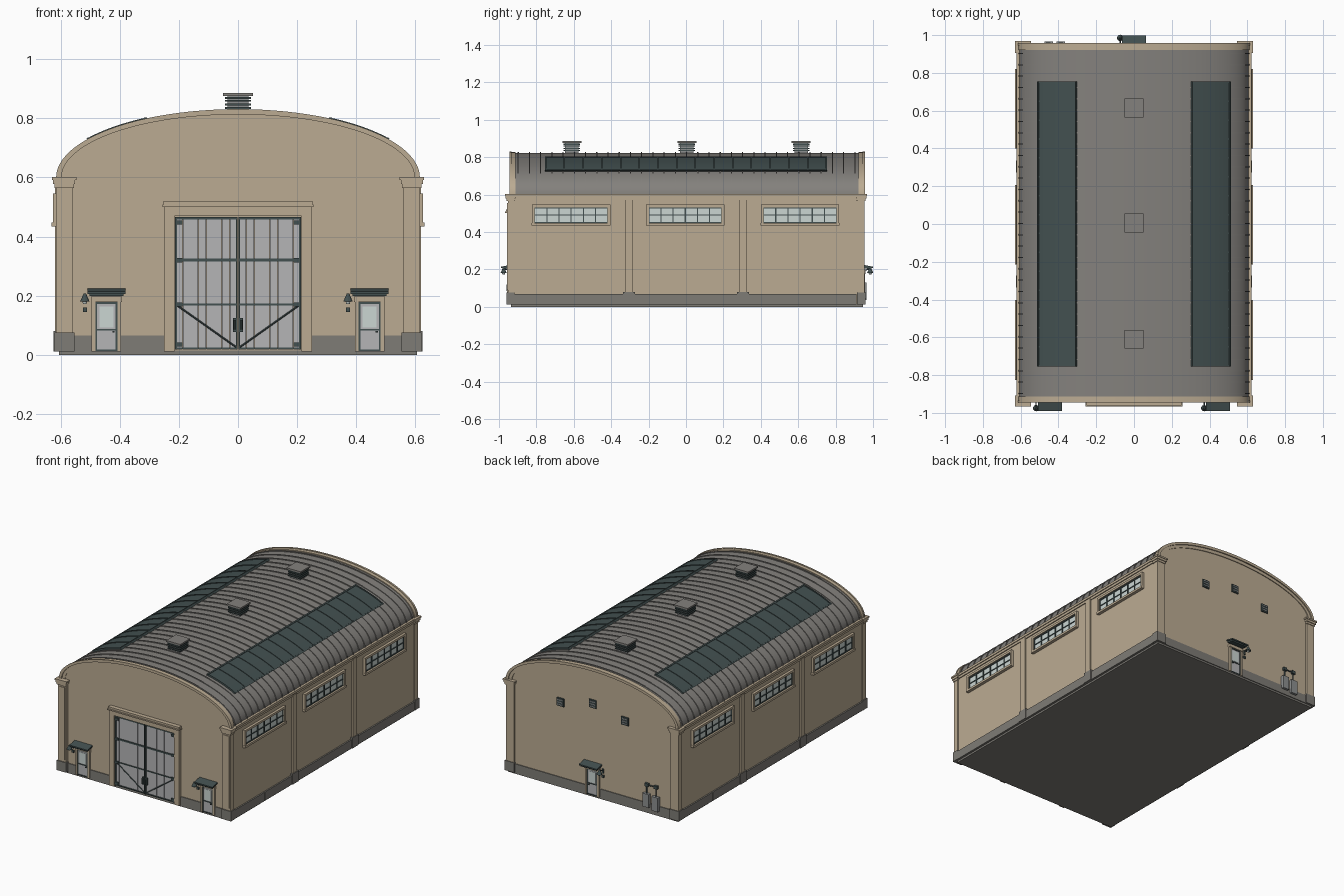
import bpy, bmesh, math
from mathutils import Vector

if "Cube" in bpy.data.objects:
    bpy.data.objects.remove(bpy.data.objects["Cube"])


def material(name, r, g, b):
    m = bpy.data.materials.new(name)
    m.use_nodes = True
    m.diffuse_color = (r, g, b, 1)
    m.node_tree.nodes["Principled BSDF"].inputs["Base Color"].default_value = (r, g, b, 1)
    return m


STUCCO = material("tan stucco", 0.50, 0.41, 0.29)
CONCRETE = material("grey concrete", 0.21, 0.20, 0.18)
ROOF = material("roof metal", 0.23, 0.22, 0.205)
DARK = material("dark green steel", 0.055, 0.08, 0.08)
GLASS = material("pale glass", 0.60, 0.67, 0.65)
PANEL = material("light grey door panel", 0.46, 0.46, 0.47)
BOXGREY = material("grey box metal", 0.27, 0.28, 0.28)

A, B, EAVE = 0.606, 0.222, 0.6      # roof ellipse
FRONT, BACK, SIDE = -0.935, 0.945, 0.61


def finish(bm, name, mat, smooth=False):
    bmesh.ops.recalc_face_normals(bm, faces=bm.faces)
    me = bpy.data.meshes.new(name)
    bm.to_mesh(me)
    bm.free()
    me.materials.append(mat)
    ob = bpy.data.objects.new(name, me)
    bpy.context.collection.objects.link(ob)
    if smooth:
        bpy.ops.object.select_all(action="DESELECT")
        ob.select_set(True)
        bpy.context.view_layer.objects.active = ob
        bpy.ops.object.shade_smooth_by_angle(angle=math.radians(30))
    return ob


def add_box(bm, x0, x1, y0, y1, z0, z1):
    vs = bmesh.ops.create_cube(bm, size=1)["verts"]
    for v in vs:
        v.co = ((x0 + x1) / 2 + v.co.x * (x1 - x0), (y0 + y1) / 2 + v.co.y * (y1 - y0),
                (z0 + z1) / 2 + v.co.z * (z1 - z0))


def add_rod(bm, p, q, r0, r1, sides=10):
    p, q = Vector(p), Vector(q)
    d = q - p
    vs = bmesh.ops.create_cone(bm, cap_ends=True, segments=sides, radius1=r0, radius2=r1,
                               depth=d.length)["verts"]
    rot = d.to_track_quat("Z", "Y")
    for v in vs:
        v.co = rot @ v.co + (p + q) / 2


def part(name, mat, boxes=(), rods=(), mirror=False):
    """One object from boxes and rods, optionally repeated across x."""
    bm = bmesh.new()
    for b in boxes:
        add_box(bm, *b)
        if mirror:
            add_box(bm, -b[1], -b[0], *b[2:])
    for p, q, r0, r1 in rods:
        add_rod(bm, p, q, r0, r1)
        if mirror:
            add_rod(bm, (-p[0], *p[1:]), (-q[0], *q[1:]), r0, r1)
    return finish(bm, name, mat, bool(rods))


def arc(t, off):
    return (A + off) * math.cos(t), EAVE + (B + off) * math.sin(t)


def bands(name, mat, spans, lo, hi, t_ranges=((0, 180),), steps=48):
    """Curved strips following the roof, one for each y span and angle range."""
    bm = bmesh.new()
    for t0, t1 in t_ranges:
        for y0, y1 in spans:
            rings = []
            for i in range(steps + 1):
                t = math.radians(t0 + (t1 - t0) * i / steps)
                (xa, za), (xb, zb) = arc(t, lo), arc(t, hi)
                rings.append([bm.verts.new(c) for c in
                              ((xa, y0, za), (xb, y0, zb), (xb, y1, zb), (xa, y1, za))])
            for r, s in zip(rings, rings[1:]):
                for k in range(4):
                    bm.faces.new((r[k], r[k - 1], s[k - 1], s[k]))
            bm.faces.new(rings[0])
            bm.faces.new(rings[-1])
    return finish(bm, name, mat, True)


# Hall body: arched prism
bm = bmesh.new()
outline = [(-SIDE, 0.015), (SIDE, 0.015), (SIDE, EAVE)]
outline += [arc(math.radians(180 * i / 48), -0.006) for i in range(49)] + [(-SIDE, EAVE)]
face = bm.faces.new([bm.verts.new((x, FRONT, z)) for x, z in outline])
new = bmesh.ops.extrude_face_region(bm, geom=[face])["geom"]
bmesh.ops.translate(bm, vec=(0, BACK - FRONT, 0),
                    verts=[v for v in new if isinstance(v, bmesh.types.BMVert)])
finish(bm, "hall_body", STUCCO)
part("floor_slab", CONCRETE, [(-0.605, 0.605, -0.935, 0.945, 0, 0.015)])

# Roof sheet, seams, end parapets
bands("roof_sheet", ROOF, [(-0.915, 0.925)], -0.01, 0)
bands("roof_seams", ROOF, [(-0.9 + 0.06 * i, -0.894 + 0.06 * i) for i in range(31)], -0.004, 0.005)
bands("gable_parapets", STUCCO, [(-0.937, -0.912), (0.922, 0.95)], -0.03, 0.006)
bands("gable_trim", STUCCO, [(-0.944, -0.934), (0.945, 0.957)], -0.009, 0.009)

# Skylight strips with glazing bars
SKY = ((34.5, 59.5), (120.5, 145.5))
bands("skylights", DARK, [(-0.75, 0.75)], -0.002, 0.008, SKY, 10)
bands("skylight_bars", DARK, [(-0.754 + 0.1 * i, -0.746 + 0.1 * i) for i in range(16)],
      0, 0.012, SKY, 10)
bands("skylight_rails", DARK, [(-0.755, 0.755)], 0, 0.013,
      ((34, 35), (59, 60), (120, 121), (145, 146)), 1)

# Roof ventilators
for n, y in enumerate((-0.61, 0.005, 0.615)):
    def square(h, z0, z1):
        return (-h, h, y - h, y + h, z0, z1)
    part(f"ventilator_core_{n}", BOXGREY, [square(0.036, 0.81, 0.875)])
    part(f"ventilator_louvres_{n}", DARK,
         [square(0.044, z, z + 0.006) for z in (0.832, 0.844, 0.856, 0.866)])
    part(f"ventilator_cap_{n}", ROOF, [square(0.05, 0.875, 0.885)])

# Plinth, eaves cornice and side pilasters
ys = (-0.92, -0.612, -0.335, -0.275, 0.275, 0.335, 0.612, 0.912)
part("side_plinth", CONCRETE, [(SIDE - 0.02, 0.619, a + 0.001, b - 0.001, 0.012, 0.068)
                               for a, b in zip(ys, ys[1:])], mirror=True)
part("end_plinth", CONCRETE, [(0.25, 0.395, FRONT - 0.005, -0.9, 0.012, 0.066),
                              (0.495, 0.56, FRONT - 0.005, -0.9, 0.012, 0.066),
                              (0.052, 0.57, 0.9, BACK + 0.005, 0.012, 0.066)], mirror=True)
part("eaves_cornice", STUCCO, [(0.59, 0.621, -0.93, 0.94, 0.587, 0.602),
                               (0.59, 0.616, -0.93, 0.94, 0.572, 0.587)], mirror=True)
part("side_pilasters", STUCCO, [(0.6, 0.619, y - 0.021, y + 0.021, 0.08, 0.58)
                                for y in (-0.305, 0.305)], mirror=True)
part("pilaster_bases", CONCRETE, [(0.6, 0.624, y - 0.032, y + 0.032, 0.012, 0.08)
                                  for y in (-0.305, 0.305)], mirror=True)

# Corner columns with bases and stepped capitals
for n, y0, y1 in (("front", -0.957, -0.92), ("back", 0.915, 0.955)):
    part(f"{n}_corner_columns", STUCCO, [
        (0.558, 0.615, y0 + 0.004, y1, 0.075, 0.57), (0.566, 0.607, y0, y1, 0.09, 0.555)], mirror=True)
    part(f"{n}_column_bases", CONCRETE, [(0.553, 0.621, y0 - 0.002, y1 + 0.004, 0.012, 0.075)], mirror=True)
    part(f"{n}_column_capitals", STUCCO, [
        (0.555, 0.62, y0 - 0.003, y1 + 0.004, 0.565, 0.578),
        (0.551, 0.625, y0 - 0.007, y1 + 0.009, 0.578, 0.592),
        (0.546, 0.629, y0 - 0.01, y1 + 0.013, 0.592, 0.602)], mirror=True)

# Side windows, six panes by two
for n, y in enumerate((-0.614, -0.004, 0.61)):
    a, b = y - 0.195, y + 0.195
    part(f"window_glass_{n}", GLASS, [(0.6, 0.614, a, b, 0.45, 0.532)], mirror=True)
    part(f"window_frame_{n}", STUCCO, [
        (0.6, 0.626, a - 0.014, b + 0.014, 0.532, 0.546), (0.6, 0.63, a - 0.016, b + 0.016, 0.434, 0.448),
        (0.6, 0.626, a - 0.014, a, 0.448, 0.532), (0.6, 0.626, b, b + 0.014, 0.448, 0.532)], mirror=True)
    bars = [(0.6, 0.619, a + 0.065 * i - 0.003, a + 0.065 * i + 0.003, 0.448, 0.532) for i in range(7)]
    bars += [(0.6, 0.618, a, b, z - 0.003, z + 0.003) for z in (0.451, 0.49, 0.529)]
    part(f"window_bars_{n}", DARK, bars, mirror=True)

# Main gate: surround, planked leaves, straps, braces, handles
part("gate_surround", STUCCO, [(0.214, 0.25, -0.957, -0.92, 0.012, 0.47)], mirror=True)
part("gate_lintel", STUCCO, [(-0.25, 0.25, -0.957, -0.92, 0.47, 0.5), (-0.256, 0.256, -0.967, -0.92, 0.5, 0.508),
                             (-0.252, 0.252, -0.962, -0.92, 0.508, 0.52)])
part("gate_leaves", PANEL, [(0.002 + 0.0265 * i, 0.0275 + 0.0265 * i, -0.942, -0.92, 0.018, 0.466)
                            for i in range(8)], mirror=True)
part("gate_frame", DARK, [(0.001, 0.007, -0.949, -0.93, 0.018, 0.466), (0.207, 0.213, -0.947, -0.93, 0.018, 0.466)]
     + [(0.002, 0.213, -0.947, -0.93, z - h, z + h)
        for z, h in ((0.462, 0.004), (0.32, 0.005), (0.17, 0.003), (0.022, 0.003))], mirror=True)
part("gate_braces", DARK, rods=[((0.207, -0.943, 0.168), (0.006, -0.943, 0.026), 0.003, 0.003)], mirror=True)
part("gate_hinges", DARK, [(0.188, 0.213, -0.951, -0.93, z - 0.007, z + 0.007)
                           for z in (0.448, 0.32, 0.17, 0.035)], mirror=True)
part("gate_handles", DARK, [(0.007, 0.017, -0.952, -0.93, 0.078, 0.125)],
     [((0.012, -0.958, 0.085), (0.012, -0.958, 0.118), 0.003, 0.003)], mirror=True)


# Personnel doors with canopy and wall lamp; s is the outward y direction
def service_door(name, cx, wall, s):
    def b(x0, x1, d0, d1, z0, z1):
        lo, hi = sorted((wall + s * d0, wall + s * d1))
        return (cx + x0, cx + x1, lo, hi, z0, z1)
    part(f"{name}_frame", STUCCO, [b(-0.05, -0.037, -0.02, 0.013, 0.012, 0.19),
                                   b(0.037, 0.05, -0.02, 0.013, 0.012, 0.19),
                                   b(-0.052, 0.052, -0.02, 0.016, 0.178, 0.198)])
    part(f"{name}_leaf", PANEL, [b(-0.037, 0.037, -0.02, 0.006, 0.012, 0.178)])
    part(f"{name}_glass", GLASS, [b(-0.024, 0.024, 0, 0.008, 0.092, 0.163)])
    part(f"{name}_trim", DARK, [
        b(-0.037, -0.031, 0, 0.01, 0.014, 0.178), b(0.031, 0.037, 0, 0.01, 0.014, 0.178),
        b(-0.037, 0.037, 0, 0.01, 0.172, 0.178), b(-0.037, 0.037, 0, 0.01, 0.083, 0.088),
        b(-0.037, 0.037, 0, 0.01, 0.013, 0.018), b(0.02, 0.028, 0, 0.016, 0.075, 0.08)])
    roof = part(f"{name}_canopy", DARK, [b(-0.064, 0.064, -0.005, 0.054, 0.212, 0.22),
                                         b(-0.058, 0.058, -0.005, 0.046, 0.203, 0.212)])
    for v in roof.data.vertices:      # slope towards the outer edge
        v.co.z += 0.006 - 0.22 * max(0, (v.co.y - wall) * s)
    x, y = cx - 0.073, wall + s * 0.04
    part(f"{name}_lamp", DARK, [b(-0.079, -0.067, -0.005, 0.006, 0.172, 0.2)], [
        ((x, wall, 0.19), (x, y, 0.205), 0.003, 0.003), ((x, y, 0.208), (x, y, 0.18), 0.004, 0.017)])
    part(f"{name}_lamp_bulb", GLASS, rods=[((x, y, 0.181), (x, y, 0.172), 0.009, 0.006)])
    part(f"{name}_call_box", DARK, [b(-0.08, -0.066, -0.005, 0.008, 0.145, 0.16)])


service_door("left_service_door", 0.445, FRONT, -1)
service_door("right_service_door", -0.445, FRONT, -1)
service_door("back_service_door", 0, BACK, 1)

# Back wall vents
for n, (x, z) in enumerate(((0.23, 0.55), (0, 0.6), (-0.23, 0.55))):
    part(f"wall_vent_{n}", DARK, [(x - 0.025, x + 0.025, 0.93, 0.952, z - 0.026, z + 0.026)])
    part(f"wall_vent_slats_{n}", BOXGREY, [(x - 0.019, x + 0.019, 0.94, 0.955, z + k - 0.003, z + k + 0.003)
                                           for k in (-0.015, 0, 0.015)])

# Utility boxes and conduit on the back wall
part("utility_boxes", BOXGREY, [(-0.41, -0.365, 0.93, 0.966, 0.045, 0.13), (-0.475, -0.43, 0.93, 0.966, 0.035, 0.125)])
part("utility_conduit", DARK, [(-0.4, -0.376, 0.93, 0.96, 0.175, 0.195), (-0.465, -0.441, 0.93, 0.96, 0.175, 0.195)], [
    ((-0.388, 0.952, 0.12), (-0.388, 0.952, 0.18), 0.004, 0.004),
    ((-0.453, 0.952, 0.12), (-0.453, 0.952, 0.18), 0.004, 0.004),
    ((-0.388, 0.952, 0.185), (-0.453, 0.952, 0.185), 0.004, 0.004)])
